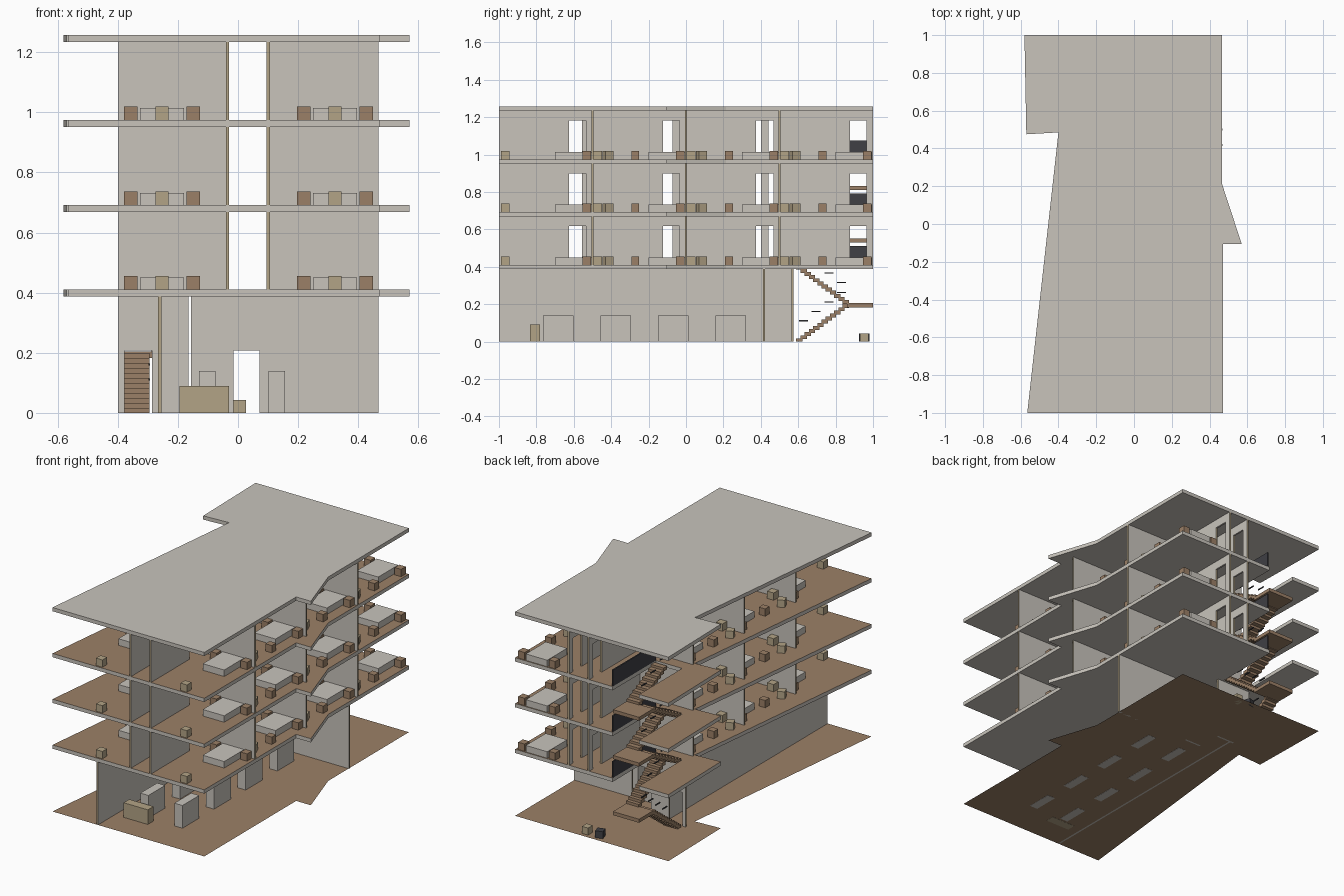
import bpy, bmesh
from mathutils import Vector, Matrix

cube = bpy.data.objects.get("Cube")
if cube:
    bpy.data.objects.remove(cube, do_unlink=True)


def material(name, r, g, b):
    m = bpy.data.materials.new(name)
    m.use_nodes = True
    m.diffuse_color = (r, g, b, 1)
    m.node_tree.nodes["Principled BSDF"].inputs["Base Color"].default_value = (r, g, b, 1)
    return m


GREY = material("pale grey plaster", 0.58, 0.55, 0.50)
BROWN = material("brown wood", 0.33, 0.216, 0.135)
TAN = material("tan wood", 0.45, 0.37, 0.24)
DARK = material("charcoal", 0.05, 0.05, 0.058)


def finish(name, bm, mats, rule=None):
    bmesh.ops.recalc_face_normals(bm, faces=bm.faces)
    bm.normal_update()
    if rule:
        for f in bm.faces:
            f.material_index = int(rule(f.normal))
    me = bpy.data.meshes.new(name)
    bm.to_mesh(me)
    bm.free()
    for m in mats:
        me.materials.append(m)
    ob = bpy.data.objects.new(name, me)
    bpy.context.collection.objects.link(ob)
    return ob


def prism(name, points, direction, mats, rule=None):
    """Extrude a flat outline along a direction."""
    bm = bmesh.new()
    face = bm.faces.new([bm.verts.new(p) for p in points])
    new = bmesh.ops.extrude_face_region(bm, geom=[face])["geom"]
    bmesh.ops.translate(bm, vec=Vector(direction),
                        verts=[v for v in new if isinstance(v, bmesh.types.BMVert)])
    return finish(name, bm, mats, rule)


def add_box(bm, x0, x1, y0, y1, z0, z1, turn=0):
    centre = Vector(((x0 + x1) / 2, (y0 + y1) / 2, (z0 + z1) / 2))
    mat = (Matrix.Translation(centre) @ Matrix.Rotation(turn, 4, 'Z')
           @ Matrix.Diagonal((x1 - x0, y1 - y0, z1 - z0, 1)))
    bmesh.ops.create_cube(bm, size=1, matrix=mat)


def box(name, x0, x1, y0, y1, z0, z1, mat, turn=0):
    bm = bmesh.new()
    add_box(bm, x0, x1, y0, y1, z0, z1, turn)
    return finish(name, bm, [mat])


def wall(name, axis, at, start, end, z0, z1, doors=(), thick=0.011):
    """Straight wall with door notches; its narrow ends are tan."""
    top = z0 + 0.207
    pts = [(start, z0)]
    for a, b in doors:
        pts += [(a, z0), (a, top), (b, top), (b, z0)]
    pts += [(end, z0), (end, z1), (start, z1)]
    low = at - thick / 2
    if axis == 'x':
        return prism(name, [(u, low, z) for u, z in pts], (0, thick, 0), [GREY, TAN],
                     lambda n: abs(n.x) > 0.9)
    return prism(name, [(low, u, z) for u, z in pts], (thick, 0, 0), [GREY, TAN],
                 lambda n: abs(n.y) > 0.9)


# Floor outline, with an optional open stairwell cut from the back edge
WELL_A, WELL_B, WELL_Y = -0.38, -0.20, 0.58
OUTLINE = [(-0.58, 1), (-0.57, 0.475), (-0.40, 0.485), (-0.565, -1), (0.47, -1),
           (0.47, -0.105), (0.57, -0.105), (0.465, 0.215), (0.465, 1)]
WELL = [(WELL_B, 1), (WELL_B, WELL_Y), (WELL_A, WELL_Y), (WELL_A, 1)]
SLAB = 0.023
LEVELS = [0.41, 0.692, 0.974]
ROOF = 1.257

# Ground sheet, floor slabs and roof
bm = bmesh.new()
bm.faces.new([bm.verts.new((x, y, 0)) for x, y in OUTLINE])
ground = finish("ground_floor", bm, [BROWN])
for i, z in enumerate(LEVELS):
    prism(f"floor_slab_{i + 1}", [(x, y, z) for x, y in OUTLINE + WELL], (0, 0, -SLAB),
          [GREY, BROWN], lambda n: n.z > 0.9)
prism("roof_slab", [(x, y, ROOF) for x, y in OUTLINE], (0, 0, -SLAB), [GREY])

# Ground storey walls
G_TOP = LEVELS[0] - SLAB
wall("lobby_side_wall", 'y', -0.26, -1, 0.565, 0, G_TOP)
wall("lobby_back_wall", 'x', 0.418, -0.157, 0.468, 0, G_TOP, [(-0.015, 0.072)])
wall("stair_entry_wall", 'x', 0.57, -0.40, -0.165, 0, G_TOP, [(-0.378, -0.286)])

# Lobby furniture: desk, two rows of cabinets, and stools by the back entrance
box("reception_desk", -0.195, -0.03, -0.835, -0.78, -0.001, 0.09, TAN)
for row, x in (("right", -0.13), ("left", 0.102)):
    for k in range(4):
        y = -0.765 + k * 0.308
        box(f"lobby_cabinet_{row}_{k + 1}", x, x + 0.055, y, y + 0.163, -0.001, 0.14, GREY)
box("back_stool_tan", -0.015, 0.027, 0.93, 0.975, 0, 0.043, TAN)
box("back_stool_dark", -0.105, -0.06, 0.93, 0.975, 0, 0.043, DARK, 0.3)


# Furniture for one bedroom whose bed head stands at y = head
def bedroom(tag, x, head, z, side):
    box(f"bed_{tag}", x - 0.073, x + 0.073, head - 0.2, head - 0.006, z, z + 0.04, GREY)
    for k, s in enumerate((-1, 1)):
        c = x + s * 0.104
        box(f"nightstand_{tag}_{k + 1}", c - 0.022, c + 0.022, head - 0.053, head - 0.008,
            z, z + 0.045, BROWN)
    if head < -0.4:
        box(f"stool_{tag}", x - 0.022, x + 0.022, -0.99, -0.945, z, z + 0.045, TAN)
    else:
        c = x + side * 0.09
        box(f"stool_{tag}", c - 0.022, c + 0.022, head - 0.292, head - 0.25, z, z + 0.045, BROWN)
        box(f"chair_{tag}", x - 0.03, x + 0.015, head - 0.495, head - 0.45, z, z + 0.045, TAN)
        box(f"side_table_{tag}", c - 0.04, c + 0.005, head - 0.44, head - 0.395,
            z, z + 0.045, TAN, 0.4)


# Upper storeys: corridor walls, room dividers and furniture
LEFT_DOORS = [(-0.625, -0.535), (-0.122, -0.035), (0.375, 0.467), (0.877, 0.965)]
RIGHT_DOORS = [(-0.645, -0.555), (-0.16, -0.073), (0.31, 0.40), (0.44, 0.494), (0.877, 0.965)]
for i, z in enumerate(LEVELS):
    top = (LEVELS + [ROOF])[i + 1] - SLAB
    wall(f"corridor_wall_left_{i + 1}", 'y', 0.101, -1, 1, z, top, LEFT_DOORS)
    wall(f"corridor_wall_right_{i + 1}", 'y', -0.035, -1, 1, z, top, RIGHT_DOORS)
    for k, y in enumerate((-0.5, 0, 0.5)):
        wall(f"divider_left_{i + 1}_{k + 1}", 'x', y, 0.1065, 0.468, z, top)
        wall(f"divider_right_{i + 1}_{k + 1}", 'x', y, -0.40, -0.0405, z, top)
    for k, head in enumerate((-0.5, 0, 0.5, 1)):
        bedroom(f"left_{i + 1}_{k + 1}", 0.323, head, z, 1)
        if k < 3:
            bedroom(f"right_{i + 1}_{k + 1}", -0.253, head, z, -1)
    # Solid guard beside the stairwell
    box(f"stairwell_guard_{i + 1}", WELL_B, WELL_B + 0.008, WELL_Y, 0.995, z, z + 0.1, DARK)


# Staircases: two flights and a half landing per storey
def flight(name, x0, x1, y0, y1, z0, z1, count):
    bm = bmesh.new()
    rails = bmesh.new()
    dy, dz = (y1 - y0) / count, (z1 - z0) / count
    inner = x1 if x1 < -0.25 else x0
    for k in range(count):
        y, z = y0 + dy * (k + 0.5), z0 + dz * (k + 1)
        add_box(bm, x0, x1, y - 0.017, y + 0.017, max(z - 0.021, 0), z)
        if k % 3 == 1:
            add_box(rails, inner - 0.003, inner + 0.003, y - 0.024, y + 0.024,
                    z + 0.075, z + 0.081)
    finish(name + "_steps", bm, [BROWN])
    finish(name + "_handrail", rails, [DARK])


base = 0
for i, z in enumerate(LEVELS):
    mid = (base + z) / 2
    count = 12 if i == 0 else 9
    flight(f"lower_flight_{i + 1}", WELL_A, -0.295, 0.595, 0.865, base, mid - 0.005, count)
    flight(f"upper_flight_{i + 1}", -0.287, WELL_B - 0.002, 0.865, 0.595, mid, z - 0.005, count)
    box(f"half_landing_{i + 1}", WELL_A, WELL_B - 0.002, 0.86, 1, mid - 0.022, mid, BROWN)
    base = z
